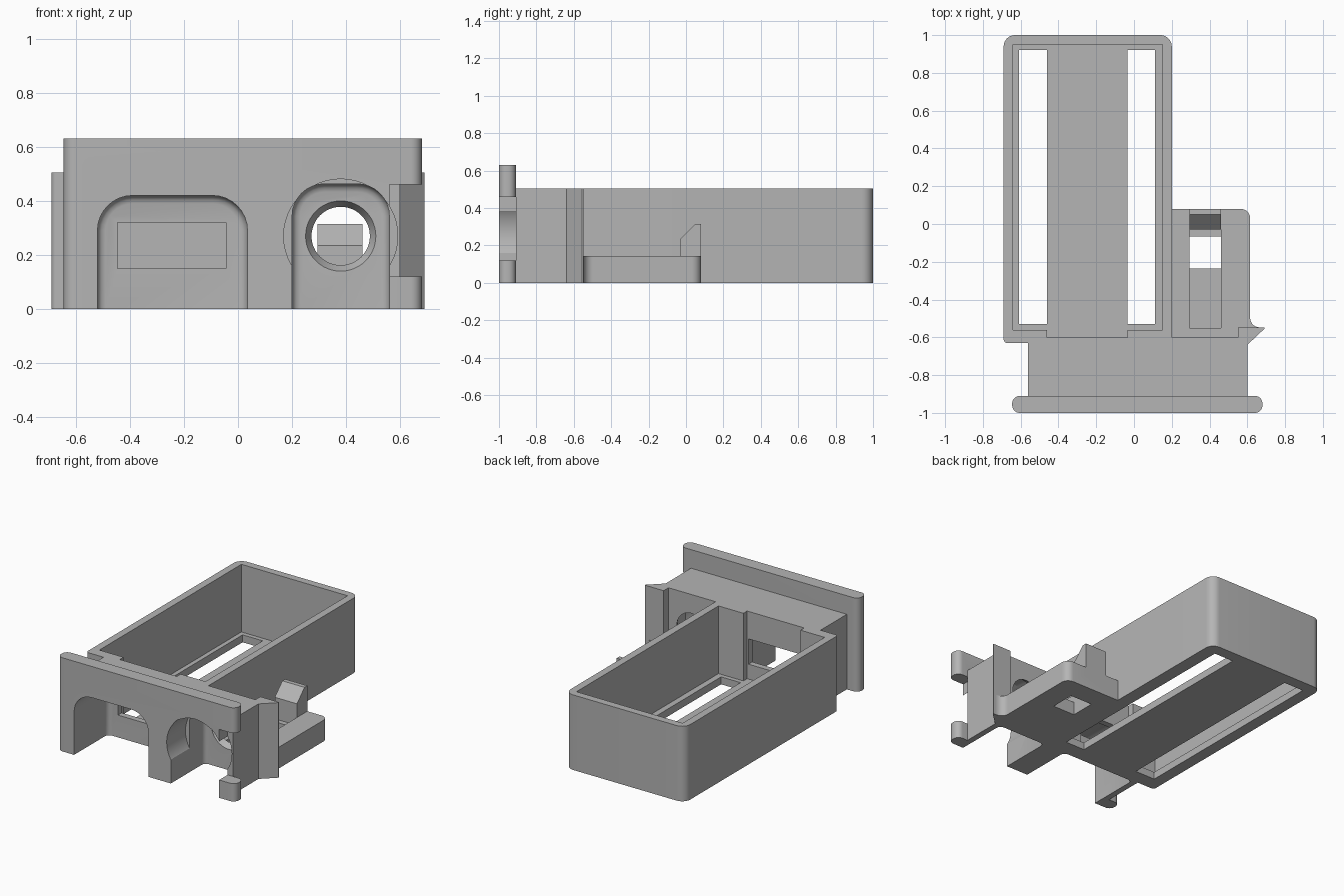
import bpy, bmesh, math
from mathutils import Vector

cube = bpy.data.objects.get("Cube")
if cube:
    bpy.data.objects.remove(cube, do_unlink=True)

grey = bpy.data.materials.new("light_grey_plastic")
grey.use_nodes = True
GREY = (0.46, 0.46, 0.46, 1)
grey.diffuse_color = GREY
grey.node_tree.nodes["Principled BSDF"].inputs["Base Color"].default_value = GREY


def rounded(points, steps=8):
    """Round the corners of a 2D outline given as (x, y, radius)."""
    out = []
    for i, (x, y, r) in enumerate(points):
        p = Vector((x, y))
        if not r:
            out.append(p)
            continue
        a = (Vector(points[i - 1][:2]) - p).normalized()
        b = (Vector(points[(i + 1) % len(points)][:2]) - p).normalized()
        half = a.angle(b) / 2
        centre = p + (a + b).normalized() * r / math.sin(half)
        start, end = p + a * r / math.tan(half) - centre, p + b * r / math.tan(half) - centre
        sweep = start.angle(end)
        for k in range(steps + 1):
            t = k / steps
            out.append(centre + (start * math.sin((1 - t) * sweep) + end * math.sin(t * sweep)) / math.sin(sweep))
    return out


def loft(name, sections):
    """Solid skinned through matching closed rings of 3D points."""
    bm = bmesh.new()
    rings = [[bm.verts.new(p) for p in s] for s in sections]
    n = len(rings[0])
    for r0, r1 in zip(rings, rings[1:]):
        for i in range(n):
            j = (i + 1) % n
            bm.faces.new((r0[i], r0[j], r1[j], r1[i]))
    bm.faces.new(rings[0])
    bm.faces.new(rings[-1])
    bmesh.ops.recalc_face_normals(bm, faces=bm.faces)
    me = bpy.data.meshes.new(name)
    bm.to_mesh(me)
    bm.free()
    me.materials.append(grey)
    ob = bpy.data.objects.new(name, me)
    bpy.context.collection.objects.link(ob)
    return ob


def prism(name, points, z0, z1):
    outline = rounded(points)
    return loft(name, [[(p.x, p.y, z) for p in outline] for z in (z0, z1)])


def box(name, x0, x1, y0, y1, z0, z1, r=0):
    return prism(name, [(x0, y0, r), (x1, y0, r), (x1, y1, r), (x0, y1, r)], z0, z1)


def arch(name, x0, x1, top, r, back):
    """Arched pocket with a rounded rear edge, open at the front and below."""
    sections = []
    f = 0.03
    for y, inset in [(-1.1, 0)] + [(back - f * (1 - math.sin(a)), f * (1 - math.cos(a)))
                                  for a in (math.radians(d) for d in (0, 30, 60, 90))]:
        pts = [(x0 + inset, -0.1, 0), (x1 - inset, -0.1, 0),
               (x1 - inset, top - inset, r - inset), (x0 + inset, top - inset, r - inset)]
        sections.append([(p.x, y, p.y) for p in rounded(pts)])
    return loft(name, sections)


def bore(name, x, z, rings, n=48):
    """Round cutter along y through (y, radius) rings."""
    return loft(name, [[(x + r * math.cos(k * math.tau / n), y, z + r * math.sin(k * math.tau / n))
                        for k in range(n)] for y, r in rings])


def combine(target, tools, operation="DIFFERENCE"):
    for tool in tools:
        mod = target.modifiers.new(tool.name, "BOOLEAN")
        mod.operation, mod.object, mod.solver = operation, tool, "EXACT"
    dg = bpy.context.evaluated_depsgraph_get()
    mesh = bpy.data.meshes.new_from_object(target.evaluated_get(dg))
    target.modifiers.clear()
    target.data = mesh
    for tool in tools:
        bpy.data.objects.remove(tool, do_unlink=True)


# Deep open tub with a recessed front panel, floor slots and cable window
tub = prism("tub", [(-0.69, -0.63, 0.02), (0.2, -0.63, 0), (0.2, 1, 0.06), (-0.69, 1, 0.06)], 0, 0.505)
combine(tub, [
    box("cavity", -0.64, 0.15, -0.56, 0.95, 0.05, 0.8),
    box("recess", -0.46, -0.035, -0.6, -0.5, 0.05, 0.8),
    box("slot_a", -0.61, -0.46, -0.53, 0.92, -0.1, 0.3),
    box("slot_b", -0.035, 0.11, -0.53, 0.92, -0.1, 0.3),
    box("window", -0.445, -0.045, -0.7, -0.5, 0.15, 0.32),
])

# Front connector housing with its flange
housing = prism("front_housing", [(-0.56, -0.93, 0), (0.6, -0.93, 0), (0.6, -0.6, 0), (0.2, -0.6, 0),
                                  (0.2, -0.63, 0), (-0.56, -0.63, 0)], 0, 0.505)
flange = box("flange", -0.645, 0.68, -1, -0.91, 0, 0.63, 0.04)
combine(housing, [flange], "UNION")
combine(housing, [
    arch("wide_pocket", -0.52, 0.035, 0.42, 0.13, -0.64),
    arch("narrow_pocket", 0.2, 0.56, 0.463, 0.12, -0.64),
    bore("plug_clearance", 0.38, 0.27, [(-1.1, 0.211), (-0.8, 0.211)]),
    bore("round_hole", 0.38, 0.27, [(-0.7, 0.13), (-0.64, 0.13), (-0.6, 0.108), (-0.5, 0.108)]),
    box("flange_notch", 0.56, 0.8, -1.1, -0.91, 0.12, 0.46),
    box("window", -0.445, -0.045, -0.7, -0.5, 0.15, 0.32),
])

# Pointed side latch
latch = prism("side_latch", [(0.6, -0.64, 0), (0.69, -0.555, 0), (0.69, -0.548, 0), (0.55, -0.548, 0),
                             (0.55, -0.6, 0), (0.6, -0.6, 0)], 0, 0.505)

# Low side tray with a flared root, shallow channel and square opening
tray = prism("side_tray", [(0.2, -0.6, 0), (0.61, -0.6, 0), (0.61, -0.55, 0), (0.68, -0.55, 0),
                           (0.615, -0.54, 0.05), (0.615, 0.08, 0.05), (0.2, 0.08, 0)], 0, 0.143)
combine(tray, [
    box("channel", 0.295, 0.46, -0.55, 0.05, 0.09, 0.3),
    box("opening", 0.295, 0.46, -0.235, -0.065, -0.1, 0.3),
])

# Sloped retaining clip
clip_profile = [(-0.03, 0.09), (-0.03, 0.235), (0.05, 0.315), (0.08, 0.315), (0.08, 0.09)]
clip = loft("retaining_clip", [[(x, y, z) for y, z in clip_profile] for x in (0.295, 0.46)])
combine(tray, [clip], "UNION")

# Smooth the rounded corners, keep hard edges crisp
for ob in (tub, housing, latch, tray):
    bpy.ops.object.select_all(action="DESELECT")
    ob.select_set(True)
    bpy.context.view_layer.objects.active = ob
    bpy.ops.object.shade_smooth_by_angle(angle=math.radians(32))
